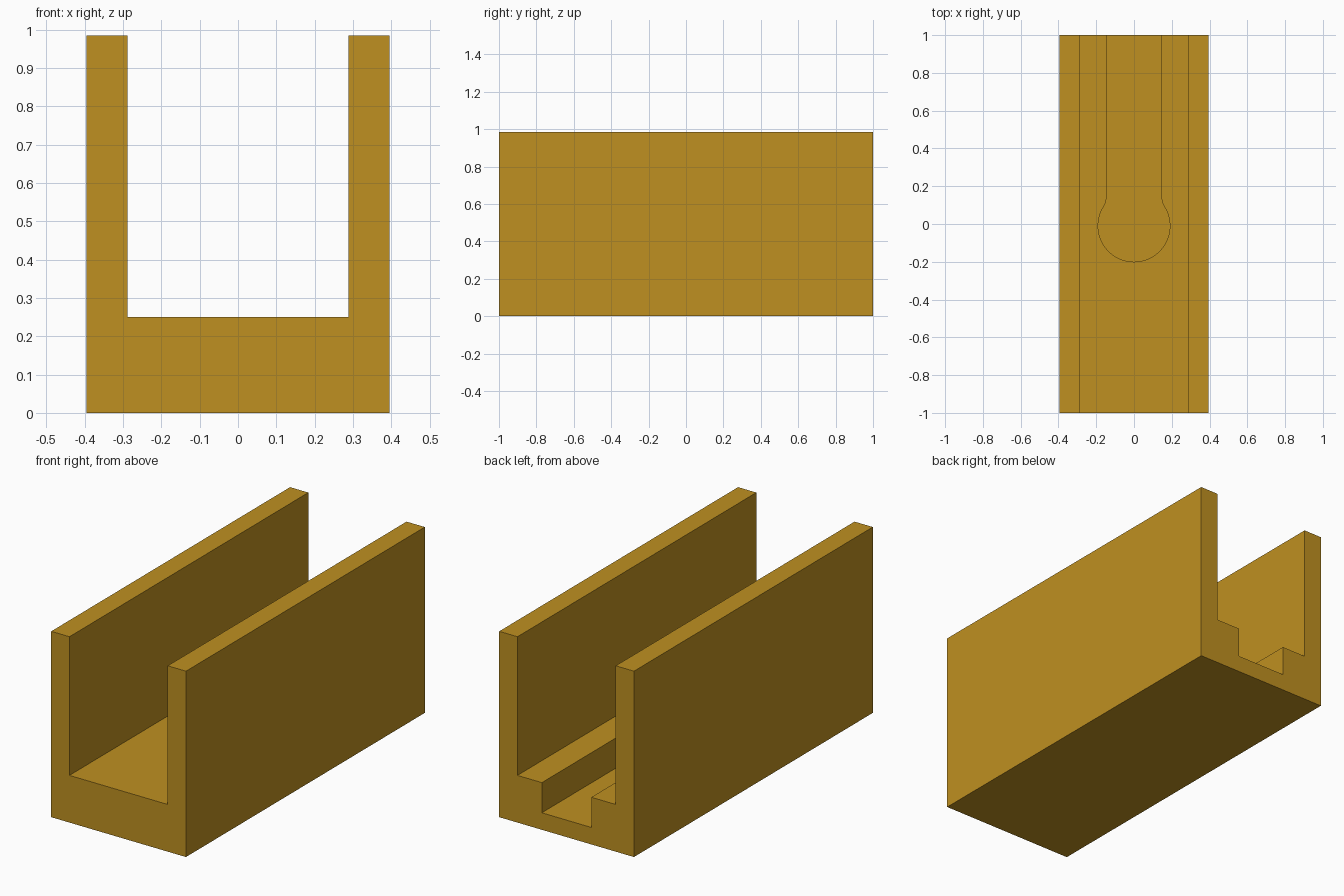
import bpy, bmesh, math

if "Cube" in bpy.data.objects:
    bpy.data.objects.remove(bpy.data.objects["Cube"])

W, WALL, H, FLOOR = 0.395, 0.288, 0.985, 0.25    # half width, inner half width, heights
SLOT_W, SLOT_Z, R, CY = 0.145, 0.09, 0.19, -0.01  # keyhole slot
NECK_R, NECK_DY = 0.117, 0.16                     # fillet joining slot and round end

ochre = bpy.data.materials.new("ochre")
ochre.diffuse_color = (0.52, 0.28, 0.015, 1)
ochre.use_nodes = True
ochre.node_tree.nodes["Principled BSDF"].inputs["Base Color"].default_value = ochre.diffuse_color


def extrude(name, points, vec):
    """Solid made by sweeping a closed outline along vec."""
    bm = bmesh.new()
    face = bm.faces.new([bm.verts.new(p) for p in points])
    new = bmesh.ops.extrude_face_region(bm, geom=[face])["geom"]
    bmesh.ops.translate(bm, vec=vec, verts=[v for v in new if isinstance(v, bmesh.types.BMVert)])
    bmesh.ops.recalc_face_normals(bm, faces=bm.faces)
    mesh = bpy.data.meshes.new(name)
    bm.to_mesh(mesh)
    bm.free()
    mesh.materials.append(ochre)
    obj = bpy.data.objects.new(name, mesh)
    bpy.context.collection.objects.link(obj)
    return obj


# U-shaped channel
half = [(W, 0), (W, H), (WALL, H), (WALL, FLOOR)]
outline = half + [(-x, z) for x, z in reversed(half)]
channel = extrude("channel", [(x, -1, z) for x, z in outline], (0, 2, 0))

# Keyhole slot cutter: straight sides, concave neck, round end
neck_x = SLOT_W + NECK_R
tangent = math.atan2(NECK_DY, neck_x)
right = [(SLOT_W, 1.1)]
for i in range(9):
    a = math.pi + tangent * i / 8
    right.append((neck_x + NECK_R * math.cos(a), CY + NECK_DY + NECK_R * math.sin(a)))
for i in range(1, 33):
    a = tangent - (tangent + math.pi / 2) * i / 32
    right.append((R * math.cos(a), CY + R * math.sin(a)))
keyhole = right + [(-x, y) for x, y in reversed(right[:-1])]
cutter = extrude("slot_cutter", [(x, y, SLOT_Z) for x, y in keyhole], (0, 0, 0.4))

cut = channel.modifiers.new("slot", "BOOLEAN")
cut.operation, cut.solver, cut.object = "DIFFERENCE", "EXACT", cutter
bpy.context.view_layer.objects.active = channel
channel.select_set(True)
bpy.ops.object.modifier_apply(modifier="slot")
bpy.data.objects.remove(cutter)
bpy.ops.object.shade_smooth_by_angle(angle=math.radians(30))
